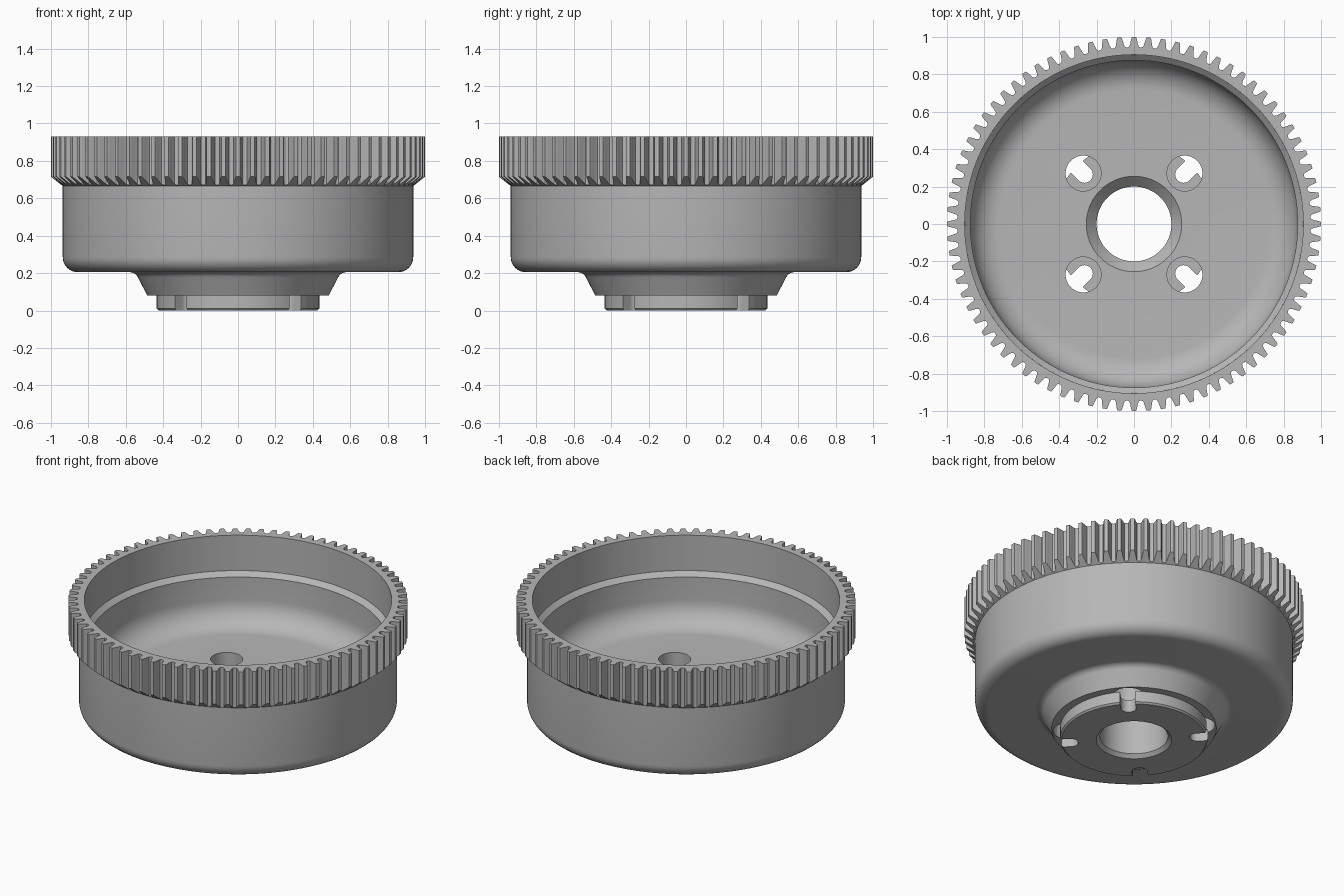
import bpy, bmesh, math
from math import sin, cos, pi

if "Cube" in bpy.data.objects:
    bpy.data.objects.remove(bpy.data.objects["Cube"])

SEGMENTS = 160
TEETH = 80

steel = bpy.data.materials.new("grey_steel")
steel.use_nodes = True
grey = (0.47, 0.47, 0.47, 1)
steel.diffuse_color = grey
steel.node_tree.nodes["Principled BSDF"].inputs["Base Color"].default_value = grey


def finish(bm, name):
    bmesh.ops.recalc_face_normals(bm, faces=bm.faces)
    mesh = bpy.data.meshes.new(name)
    bm.to_mesh(mesh)
    bm.free()
    mesh.materials.append(steel)
    obj = bpy.data.objects.new(name, mesh)
    bpy.context.collection.objects.link(obj)
    return obj


def bridge(bm, a, b):
    n = len(a)
    for i in range(n):
        bm.faces.new((a[i], a[(i + 1) % n], b[(i + 1) % n], b[i]))


def lathe(name, profile):
    """Revolve a closed (radius, height) profile around z."""
    bm = bmesh.new()
    rings = []
    for r, z in profile:
        rings.append([bm.verts.new((r * cos(2 * pi * i / SEGMENTS),
                                    r * sin(2 * pi * i / SEGMENTS), z))
                      for i in range(SEGMENTS)])
    for k, ring in enumerate(rings):
        bridge(bm, ring, rings[(k + 1) % len(rings)])
    return finish(bm, name)


def prism(name, outline, z0, z1):
    bm = bmesh.new()
    low = [bm.verts.new((x, y, z0)) for x, y in outline]
    high = [bm.verts.new((x, y, z1)) for x, y in outline]
    bm.faces.new(low)
    bm.faces.new(high)
    bridge(bm, low, high)
    return finish(bm, name)


def arc(cx, cy, r, start, end, steps):
    angles = [math.radians(start + (end - start) * i / steps) for i in range(steps + 1)]
    return [(cx + r * cos(a), cy + r * sin(a)) for a in angles]


def activate(obj):
    bpy.ops.object.select_all(action='DESELECT')
    obj.select_set(True)
    bpy.context.view_layer.objects.active = obj


def cut_four(target, outline, z0, z1):
    """Cut an outline drawn along +x at the four diagonals."""
    for k in range(4):
        cutter = prism("cutter", outline, z0, z1)
        cutter.rotation_euler.z = pi / 4 + k * pi / 2
        cutter.hide_render = True
        bpy.context.view_layer.update()
        mod = target.modifiers.new("cut", 'BOOLEAN')
        mod.operation = 'DIFFERENCE'
        mod.solver = 'EXACT'
        mod.object = cutter
        activate(target)
        bpy.ops.object.modifier_apply(modifier=mod.name)
        bpy.data.objects.remove(cutter)


# Drum: funnel bore, filleted floor, inner ledge, rounded outside, tapered hub
drum_profile = [(0.2, 0.08), (0.2, 0.315), (0.255, 0.37)]
drum_profile += arc(0.72, 0.525, 0.155, -90, 0, 10)
drum_profile += [(0.875, 0.672), (0.905, 0.70), (0.937, 0.70)]
drum_profile += arc(0.857, 0.285, 0.08, 0, -90, 8)
drum_profile += arc(0.58, 0.155, 0.05, 90, 155, 6)
drum_profile += [(0.485, 0.08)]
drum = lathe("drum", drum_profile)
cut_four(drum, arc(0.383, 0, 0.095, 0, 351, 39), -0.1, 0.6)

# Locating disc under the hub with open-ended slots
disc = lathe("locating_disc", [(0.2, 0.08), (0.2, 0.022), (0.222, 0),
                               (0.425, 0), (0.435, 0.01), (0.435, 0.08)])
cut_four(disc, [(0.6, 0.045)] + arc(0.375, 0, 0.045, 90, 270, 12) + [(0.6, -0.045)],
         -0.1, 0.2)

# Gear ring: each tooth is a mirrored half outline of (pitch fraction, radius)
half_tooth = [(0.44, 0.945), (0.34, 0.949), (0.28, 0.961),
              (0.23, 0.978), (0.18, 0.993), (0.14, 1.0)]
tooth = [(-f, r) for f, r in half_tooth] + [(f, r) for f, r in reversed(half_tooth)]
bm = bmesh.new()
rings = [[] for _ in range(5)]
for t in range(TEETH):
    for f, r in tooth:
        a = 2 * pi * (t + f) / TEETH
        bevel_z = 0.665 + (r - 0.937) * 0.8
        points = [(0.905, 0.70), (0.905, 0.93), (r, 0.93), (r, bevel_z), (0.935, 0.665)]
        for ring, (radius, z) in zip(rings, points):
            ring.append(bm.verts.new((radius * cos(a), radius * sin(a), z)))
for k in range(5):
    bridge(bm, rings[k], rings[(k + 1) % 5])
gear = finish(bm, "gear_ring")

for obj in (drum, disc, gear):
    activate(obj)
    bpy.ops.object.shade_smooth_by_angle(angle=math.radians(28))
